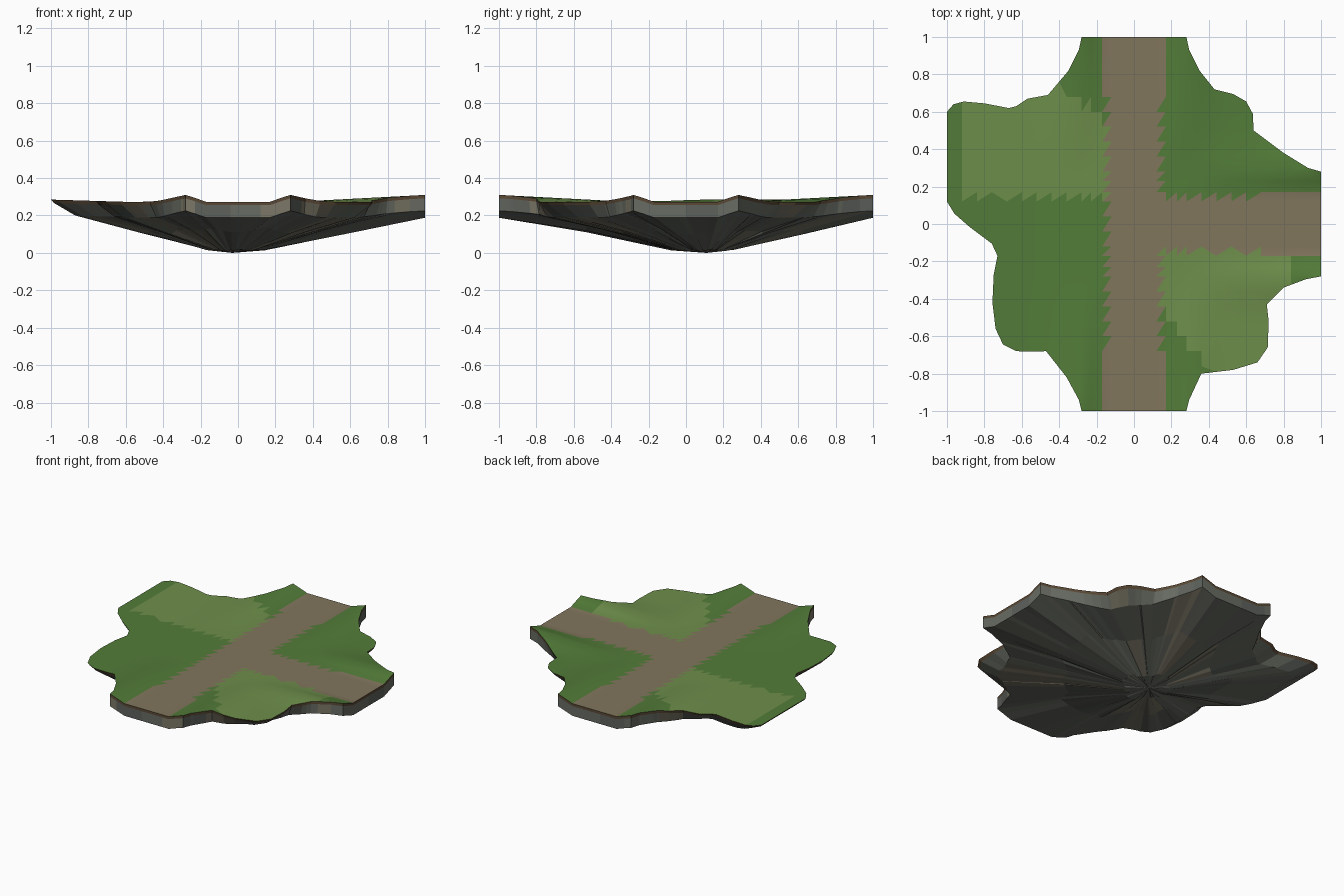
import bpy, bmesh, math, random
from mathutils import Vector

if "Cube" in bpy.data.objects:
    bpy.data.objects.remove(bpy.data.objects["Cube"])

random.seed(4)

# Coastline of the island tile, counter-clockwise from the east path end
COAST = [(1, -.28), (1, 0), (1, .28), (.93, .30), (.8, .38), (.64, .50), (.635, .59), (.60, .655),
         (.53, .695), (.43, .72), (.35, .82), (.295, .93), (.28, 1), (0, 1), (-.28, 1),
         (-.295, .93), (-.35, .82), (-.46, .69), (-.57, .67), (-.63, .63), (-.67, .62),
         (-.8, .645), (-.91, .655), (-.965, .64), (-1, .60), (-1, .12), (-.96, .055),
         (-.88, -.015), (-.76, -.105), (-.73, -.17), (-.75, -.27), (-.757, -.42),
         (-.74, -.56), (-.70, -.645), (-.63, -.68), (-.54, -.682), (-.47, -.68), (-.36, -.82),
         (-.295, -.94), (-.28, -1), (0, -1), (.28, -1), (.295, -.94), (.36, -.80),
         (.53, -.78), (.66, -.74), (.715, -.66), (.72, -.52), (.71, -.43), (.80, -.34), (.92, -.295)]


def smooth(t):
    t = max(0, min(1, t))
    return t * t * (3 - 2 * t)


def height(x, y):
    """Flat path with banks that climb beside each of the three path ends."""
    z = .273 + .012 * max(0, (-x - .6) / .4)
    for along, side in ((y, abs(x)), (-y, abs(x)), (x, abs(y))):
        bank = smooth((side - .17) / .11) * (1 - smooth((side - .28) / .22))
        z += .037 * bank * max(0, (along - .3) / .7)
    return z


def material(name, rgb):
    m = bpy.data.materials.new(name)
    m.diffuse_color = (*rgb, 1)
    m.use_nodes = True
    m.node_tree.nodes["Principled BSDF"].inputs["Base Color"].default_value = m.diffuse_color
    return m


def add_object(name, bm, mats):
    me = bpy.data.meshes.new(name)
    bm.to_mesh(me)
    bm.free()
    ob = bpy.data.objects.new(name, me)
    bpy.context.collection.objects.link(ob)
    for m in mats:
        me.materials.append(m)
    return ob


def ground_kind(x, y):
    """0 = dark grass, 1 = light grass, 2 = path"""
    wide = lambda a: .145 + .012 * smooth((abs(a) - .5) / .3)
    if abs(x) < wide(y) or (x > 0 and abs(y) < wide(x)):
        return 2
    if x < 0 and y > .145 and x > -.92 and y < .57 + (-x - .17) * .76:
        return 1
    if x > 0 and y < -.145 and x < .83 and -y < .5 + (x - .17) * 1.2:
        return 1
    return 0


# Turf: coast polygon sliced into a grid, triangulated and lifted
bm = bmesh.new()
bm.faces.new([bm.verts.new((x, y, 0)) for x, y in COAST])
marks = [s * m for m in (.12, .17, .23, .28, .36, .44, .52, .6, .68, .76, .84, .92) for s in (-1, 1)] + [-.04, .04]
for axis in ((1, 0, 0), (0, 1, 0)):
    for m in marks:
        bmesh.ops.bisect_plane(bm, geom=bm.verts[:] + bm.edges[:] + bm.faces[:], dist=1e-5,
                               plane_co=Vector(axis) * m, plane_no=axis)
bmesh.ops.triangulate(bm, faces=bm.faces[:])
for v in bm.verts:
    v.co.z = height(v.co.x, v.co.y)
for f in bm.faces:
    c = f.calc_center_median()
    f.material_index = ground_kind(c.x, c.y)
    if f.normal.z < 0:
        f.normal_flip()
    f.smooth = True

# Ordered rim, walked along the open edges of the turf
first = next(e for e in bm.edges if e.is_boundary)
start, v, edge = first.verts[0], first.verts[1], first
rim = [start.co.copy()]
while v != start:
    rim.append(v.co.copy())
    edge = next(e for e in v.link_edges if e.is_boundary and e != edge)
    v = edge.other_vert(v)
if sum(a.x * b.y - b.x * a.y for a, b in zip(rim, rim[1:] + rim[:1])) < 0:
    rim.reverse()
add_object("turf_and_path", bm, [material("dark_grass", (.085, .20, .04)),
                                 material("light_grass", (.155, .27, .07)),
                                 material("path_dirt", (.22, .18, .11))])


def inset(p):
    """Path ends keep vertical walls, the lobes between them are undercut."""
    d = min(abs(p.x), abs(p.y) if p.x > 0 else 9)
    return .13 * smooth((d - .28) / .35)


def ring(drop, share):
    return [Vector((p.x * (1 - share * inset(p)), p.y * (1 - share * inset(p)), p.z - drop)) for p in rim]


def loft(name, rings, mats, tip=None, pick=lambda i, r: 0):
    bm = bmesh.new()
    rows = [[bm.verts.new(p) for p in r] for r in rings]
    n = len(rows[0])
    for r in range(len(rows) - 1):
        for i in range(n):
            j = (i + 1) % n
            f = bm.faces.new((rows[r][j], rows[r][i], rows[r + 1][i], rows[r + 1][j]))
            f.material_index = pick(i, r)
    if tip:
        t = bm.verts.new(tip)
        for i in range(n):
            bm.faces.new((rows[-1][(i + 1) % n], rows[-1][i], t))
    return add_object(name, bm, mats)


# Thin soil layer under the grass
loft("soil_rim", [ring(0, 0), ring(.018, .12)], [material("soil", (.10, .065, .035))])

# Rock: wall band, then facets converging on a shallow off-centre tip
TIP = Vector((-.03, .11, 0))
foot = ring(.085, 1)
mid, base = [], []
jag = 0
for i, p in enumerate(foot):
    if i % 3 == 0:
        jag = random.uniform(-.012, .012)
    q = TIP.lerp(p, .58)
    mid.append(q + Vector((0, 0, jag)))
    b = TIP.lerp(p, .17)
    b.z = .012 + abs(jag) * .8
    base.append(b)
patches = {}


def stone(i, r):
    key = (i // (3 + r), r)
    if key not in patches:
        patches[key] = random.choices((0, 1, 2), (6, 2, 2))[0]
    return patches[key]


loft("rock_underside", [ring(.018, .12), foot, mid, base],
     [material("rock_grey", (.14, .15, .125)), material("rock_dark", (.11, .12, .105)),
      material("rock_tan", (.20, .185, .135))], TIP, stone)
